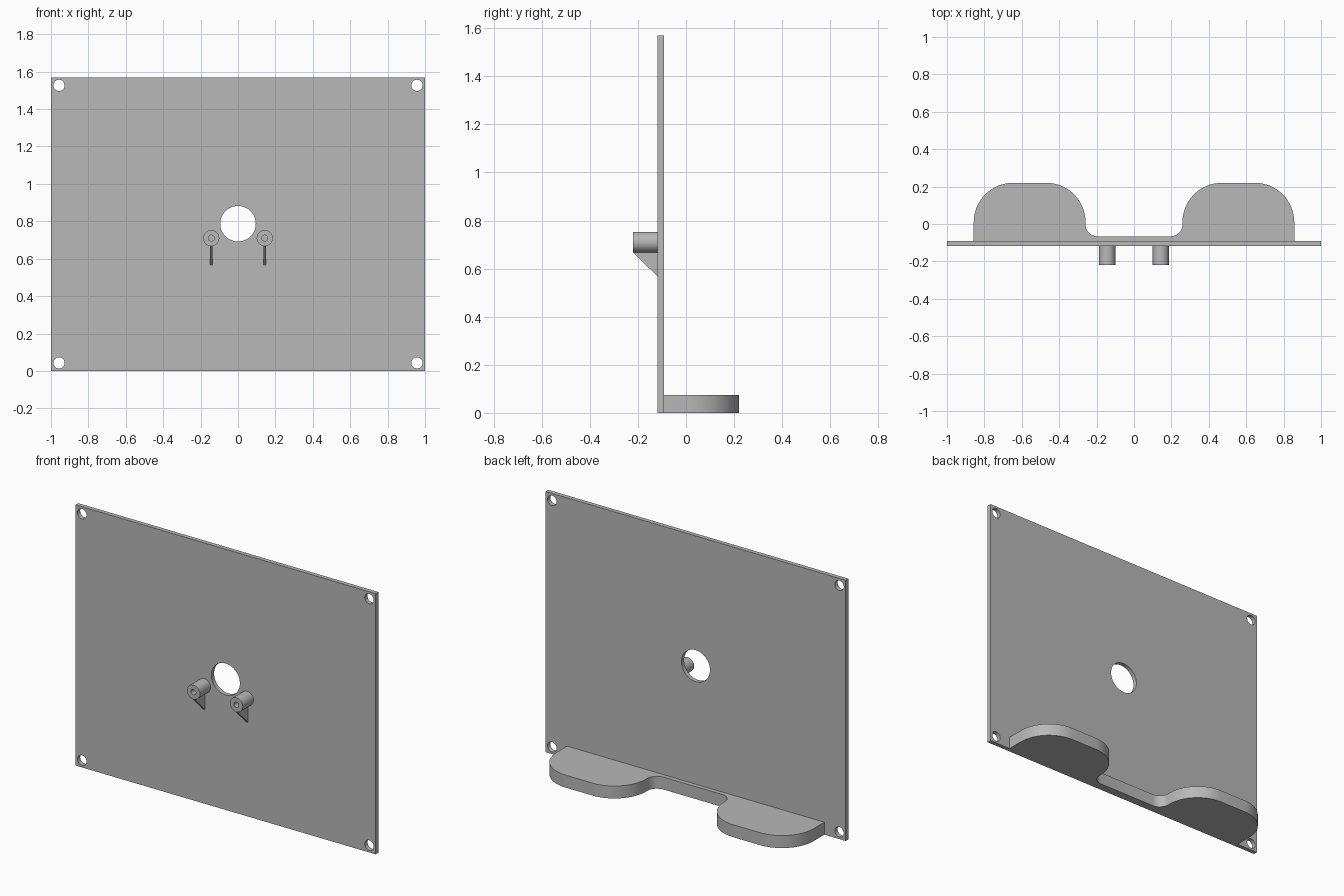
import bpy, bmesh
from math import sin, cos, radians
from mathutils import Matrix

cube = bpy.data.objects.get("Cube")
if cube:
    bpy.data.objects.remove(cube)

grey = bpy.data.materials.new("plain grey")
grey.use_nodes = True
colour = (0.48, 0.48, 0.48, 1)
grey.diffuse_color = colour
grey.node_tree.nodes["Principled BSDF"].inputs["Base Color"].default_value = colour

# Local (x, y, z) of a profile sent to world axes
FLAT = Matrix.Identity(3)
UPRIGHT = Matrix(((1, 0, 0), (0, 0, -1), (0, 1, 0)))
SIDEWAYS = Matrix(((0, 0, 1), (1, 0, 0), (0, 1, 0)))


def arc(cx, cy, r, start, end, steps=16):
    angles = [radians(start + (end - start) * i / steps) for i in range(steps + 1)]
    return [(cx + r * cos(a), cy + r * sin(a)) for a in angles]


def circle(cx, cy, r, steps=48):
    return arc(cx, cy, r, 0, 360, steps)[:-1]


def extrude(name, loops, low, high, axes=FLAT):
    """Solid from closed outlines (inner ones are holes), local z low to high."""
    curve = bpy.data.curves.new(name + " outline", 'CURVE')
    curve.dimensions = '2D'
    curve.fill_mode = 'BOTH'
    curve.extrude = (high - low) / 2
    for loop in loops:
        spline = curve.splines.new('POLY')
        spline.points.add(len(loop) - 1)
        for point, (x, y) in zip(spline.points, loop):
            point.co = (x, y, 0, 1)
        spline.use_cyclic_u = True
    helper = bpy.data.objects.new(name + " outline", curve)
    bpy.context.collection.objects.link(helper)
    graph = bpy.context.evaluated_depsgraph_get()
    mesh = bpy.data.meshes.new_from_object(helper.evaluated_get(graph))
    bpy.data.objects.remove(helper)
    bpy.data.curves.remove(curve)

    bm = bmesh.new()
    bm.from_mesh(mesh)
    bmesh.ops.remove_doubles(bm, verts=bm.verts, dist=1e-5)
    placing = axes.to_4x4() @ Matrix.Translation((0, 0, (low + high) / 2))
    bmesh.ops.transform(bm, matrix=placing, verts=bm.verts)
    bmesh.ops.recalc_face_normals(bm, faces=bm.faces)
    bm.to_mesh(mesh)
    bm.free()
    mesh.materials.clear()
    mesh.materials.append(grey)
    mesh.shade_smooth()
    mesh.set_sharp_from_angle(angle=radians(30))
    mesh.name = name
    obj = bpy.data.objects.new(name, mesh)
    bpy.context.collection.objects.link(obj)
    return obj


HEIGHT = 1.57
FRONT, BACK = -0.118, -0.092

# Upright plate with corner holes and a central hole
outline = [(-1, 0), (1, 0), (1, HEIGHT), (-1, HEIGHT)]
holes = [circle(x, z, 0.03) for x in (-0.957, 0.957) for z in (0.043, HEIGHT - 0.043)]
holes.append(circle(0, 0.787, 0.095, 64))
extrude("back_plate", [outline] + holes, -BACK, -FRONT, UPRIGHT)

# Foot with two rounded lobes joined by a narrow strip
half = [(0.857, BACK)]
half += arc(0.647, 0.01, 0.21, 0, 90)
half += arc(0.469, 0.01, 0.21, 90, 180)
half += arc(0.195, -0.002, 0.064, 0, -90, 10)
foot = half + [(-x, y) for x, y in reversed(half)]
extrude("foot", [foot], 0, 0.075)

# Hollow pegs, each braced by a triangular rib
for side, x in (("left", 0.143), ("right", -0.143)):
    extrude(side + "_peg", [circle(x, 0.71, 0.043), circle(x, 0.71, 0.016, 32)],
            -FRONT, 0.22, UPRIGHT)
    rib = [(-0.219, 0.68), (-0.219, 0.667), (FRONT, 0.567), (FRONT, 0.68)]
    extrude(side + "_rib", [rib], x - 0.007, x + 0.007, SIDEWAYS)
